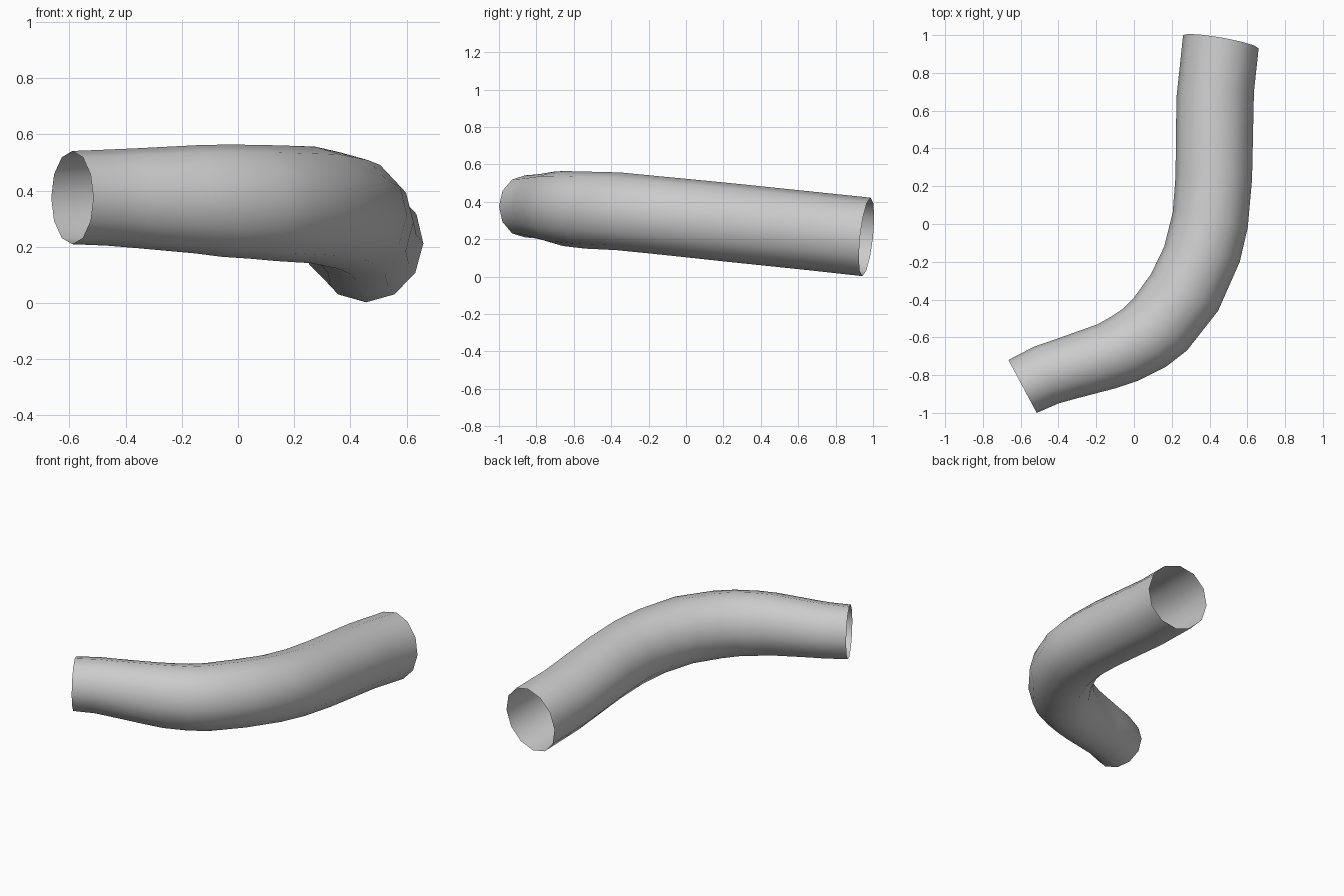
import bpy, bmesh, math
from mathutils import Vector

if "Cube" in bpy.data.objects:
    bpy.data.objects.remove(bpy.data.objects["Cube"])

SIDES = 12

# Stations along the bend: inner x, inner y, outer x, outer y, centre z, half height
STATIONS = [
    (0.26, 1.00, 0.66, 0.93, 0.212, 0.211),
    (0.225, 0.67, 0.635, 0.70, 0.242, 0.21),
    (0.22, 0.25, 0.625, 0.235, 0.288, 0.21),
    (0.205, 0.06, 0.602, -0.02, 0.311, 0.209),
    (0.16, -0.12, 0.56, -0.20, 0.329, 0.208),
    (0.09, -0.265, 0.445, -0.46, 0.349, 0.208),
    (0.00, -0.39, 0.28, -0.67, 0.355, 0.206),
    (-0.06, -0.45, 0.17, -0.755, 0.36, 0.203),
    (-0.12, -0.49, 0.02, -0.83, 0.364, 0.20),
    (-0.19, -0.53, -0.10, -0.87, 0.369, 0.193),
    (-0.40, -0.605, -0.31, -0.925, 0.373, 0.178),
    (-0.53, -0.65, -0.40, -0.95, 0.375, 0.171),
    (-0.665, -0.72, -0.515, -1.0, 0.375, 0.166),
]

# Open bent pipe: elliptical rings bridged along the path
centres = [Vector(((a + c) / 2, (b + d) / 2, z)) for a, b, c, d, z, h in STATIONS]
bm = bmesh.new()
rings = []
for i, (a, b, c, d, z, h) in enumerate(STATIONS):
    side = Vector((c - a, d - b, 0)) / 2
    tangent = centres[max(i - 1, 0)] - centres[min(i + 1, len(centres) - 1)]
    up = side.cross(tangent).normalized() * h
    if up.z < 0:
        up = -up
    ring = []
    for k in range(SIDES):
        t = 2 * math.pi * k / SIDES
        ring.append(bm.verts.new(centres[i] + side * math.cos(t) + up * math.sin(t)))
    rings.append(ring)
for r, s in zip(rings, rings[1:]):
    for k in range(SIDES):
        n = (k + 1) % SIDES
        bm.faces.new((r[k], s[k], s[n], r[n])).smooth = True
bmesh.ops.recalc_face_normals(bm, faces=bm.faces)

mesh = bpy.data.meshes.new("bent_pipe")
bm.to_mesh(mesh)
bm.free()
bpy.context.collection.objects.link(bpy.data.objects.new("bent_pipe", mesh))
